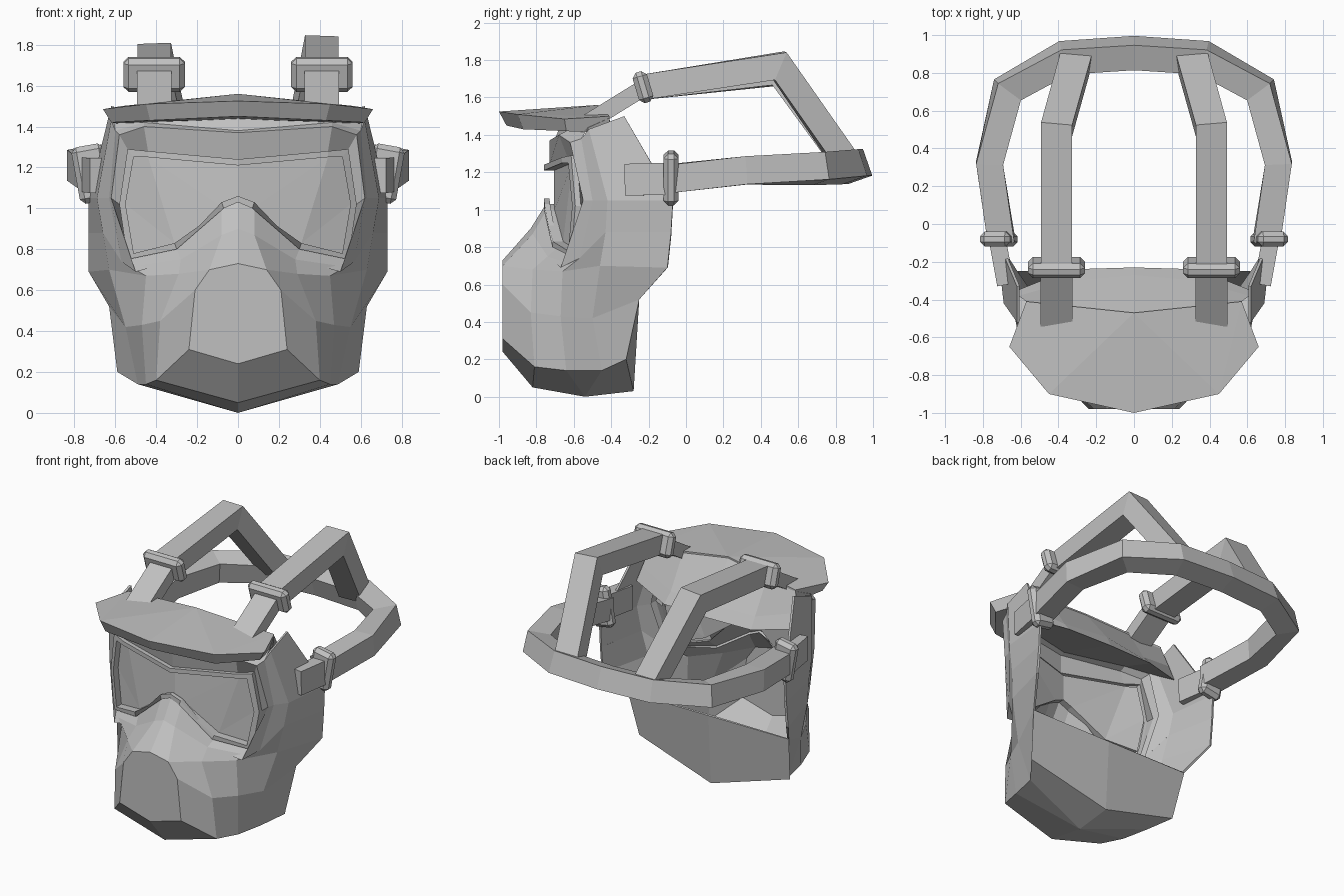
import bpy, bmesh
from mathutils import Vector

default_cube = bpy.data.objects.get("Cube")
if default_cube:
    bpy.data.objects.remove(default_cube, do_unlink=True)

grey = bpy.data.materials.new("plain grey")
grey.use_nodes = True
grey.diffuse_color = (.53, .53, .53, 1)
grey.node_tree.nodes["Principled BSDF"].inputs["Base Color"].default_value = (.53, .53, .53, 1)


def make_object(name, points, faces, mirrored=False, thickness=0):
    """Create a flat shaded object, optionally mirrored across x and given thickness."""
    mesh = bpy.data.meshes.new(name)
    mesh.from_pydata([tuple(p) for p in points], [], faces)
    bm = bmesh.new()
    bm.from_mesh(mesh)
    bmesh.ops.remove_doubles(bm, verts=bm.verts, dist=.0005)
    bmesh.ops.recalc_face_normals(bm, faces=bm.faces)
    bm.to_mesh(mesh)
    bm.free()
    mesh.materials.append(grey)
    obj = bpy.data.objects.new(name, mesh)
    bpy.context.collection.objects.link(obj)
    if mirrored:
        mirror = obj.modifiers.new("Mirror", "MIRROR")
        mirror.use_clip = True
    if thickness:
        solid = obj.modifiers.new("Thickness", "SOLIDIFY")
        solid.thickness = thickness
        solid.offset = -1
    return obj


def loft(rows, closed=False):
    """Return the points and quads that join rows of equal length."""
    count = len(rows[0])
    points = [p for row in rows for p in row]
    faces = []
    for r in range(len(rows) - 1):
        for c in range(count if closed else count - 1):
            a, b = r * count + c, r * count + (c + 1) % count
            faces.append((a, b, b + count, a + count))
    return points, faces


def sweep(name, path, width, height, up):
    """Sweep a rectangle along a path with mitred corners."""
    path = [Vector(p) for p in path]
    rows = []
    for i, p in enumerate(path):
        before = (p - path[i - 1]).normalized() if i else None
        after = (path[i + 1] - p).normalized() if i + 1 < len(path) else before
        before = before or after
        along = (before + after).normalized()
        tall = (Vector(up) - along * along.dot(Vector(up))).normalized()
        wide = along.cross(tall)
        mitre = 1 / along.dot(after)
        bend = after - before
        if abs(bend.dot(wide)) > abs(bend.dot(tall)):
            wide = wide * mitre
        else:
            tall = tall * mitre
        wide, tall = wide * width / 2, tall * height / 2
        rows.append([p - wide - tall, p + wide - tall, p + wide + tall, p - wide + tall])
    points, faces = loft(rows, closed=True)
    last = len(points)
    faces += [(0, 1, 2, 3), tuple(range(last - 4, last))]
    return make_object(name, points, faces)


def buckle(name, centre, direction, width, height, up, length=.08):
    """Chunky bevelled collar around a strap."""
    half = Vector(direction).normalized() * length / 2
    obj = sweep(name, [Vector(centre) - half, Vector(centre) + half], width, height, up)
    bevel = obj.modifiers.new("Bevel", "BEVEL")
    bevel.width = .025
    bevel.segments = 1


# Lower mask: chin, middle and cheek rows from the snout round to the back edge
keel = [(0, -.82, .05), (0, -.54, 0), (0, -.28, .03)]
chin = [(0, -.98, .24), (.24, -.98, .31), (.40, -.81, .16),
        (.45, -.64, .14), (.49, -.45, .14), (.59, -.32, .20)]
middle = [(0, -.98, .60), (.21, -.98, .60), (.38, -.83, .45),
          (.47, -.67, .43), (.55, -.50, .42), (.63, -.25, .52)]
cheek = [(0, -.98, .73), (.14, -.98, .70), (.29, -.82, .68),
         (.45, -.66, .67), (.63, -.46, .70), (.73, -.10, .69)]
bridge = [(0, -.83, .90), (.08, -.82, .87), (.28, -.74, .75),
          (.57, -.57, .74), (.66, -.43, .88), (.73, -.08, .88)]
points, faces = loft([chin, middle, cheek, bridge])
base = len(points)
points += keel + [(0, -.25, .52)]
faces += [(0, 1, 2, base), (base, 2, 3, base + 1), (base + 1, 3, 4),
          (base + 1, 4, 5, base + 2), (base + 2, 5, 11, base + 3)]
make_object("lower_mask", points, faces, mirrored=True, thickness=.015)

# Side guards between the goggles and the open back
temple = [(.63, -.50, 1.05), (.69, -.42, 1.05), (.73, -.07, 1.05)]
crown = [(.60, -.56, 1.38), (.62, -.52, 1.43), (.62, -.33, 1.50)]
points, faces = loft([bridge[3:], temple, crown])
make_object("side_guards", points, faces, mirrored=True, thickness=.015)

# Goggles: shroud with a raised lip, rim and recessed lens share one outline order
shroud = bridge[:4] + [temple[0], crown[0], (.46, -.64, 1.42), (0, -.70, 1.38)]
lip = bridge[:3] + [(.50, -.67, .69), (.62, -.55, 1.05), (.58, -.62, 1.36),
                    (.46, -.68, 1.40), (0, -.73, 1.37)]
rim = [(0, 1.06), (.08, 1.03), (.30, .80), (.54, .75),
       (.58, 1.02), (.54, 1.29), (.44, 1.28), (0, 1.24)]
opening = [(0, 1.03), (.07, 1.00), (.31, .83), (.51, .78),
           (.55, 1.02), (.51, 1.25), (.44, 1.25), (0, 1.21)]


def curved(outline, depth):
    """Wrap an outline around the curve of the goggles."""
    return [(x, -.75 + .5 * x * x + depth, z) for x, z in outline]


lens = curved(opening, .045)
points, faces = loft([shroud, lip, curved(rim, .02), curved(rim, -.01),
                      curved(opening, -.01), lens])
make_object("goggle_frame", points, faces, mirrored=True)
make_object("lens", lens, [(0, 1, 6, 7), (1, 2, 6), (2, 3, 4), (2, 4, 5, 6)], mirrored=True)

# Brim: a thick curved peak over the goggles
brim_top = [(0, -1, 1.525), (.45, -.90, 1.51), (.66, -.65, 1.485),
            (.57, -.41, 1.50), (0, -.47, 1.56)]
brim_under = [(0, -.96, 1.45), (.43, -.87, 1.43), (.62, -.64, 1.42),
              (.56, -.41, 1.41), (0, -.47, 1.43)]
points, faces = loft([brim_top, brim_under])
faces += [(0, 1, 4), (1, 3, 4), (1, 2, 3), (5, 6, 9), (6, 8, 9), (6, 7, 8)]
make_object("brim", points, faces, mirrored=True)

# Forehead pad: slopes down inside the mask behind the brim
forehead = [
    [(0, -.70, 1.38), (.46, -.64, 1.42), crown[0]],
    [(0, -.65, 1.50), (.40, -.60, 1.48), (.61, -.52, 1.44)],
    [(0, -.47, 1.55), (.33, -.44, 1.52), (.57, -.41, 1.49)],
    [(0, -.27, 1.30), (.33, -.30, 1.29), (.61, -.38, 1.36)],
    [(0, -.23, 1.22), (.34, -.24, 1.22), (.64, -.36, 1.26)],
]
points, faces = loft(forehead + [forehead[0]])
make_object("forehead", points, faces, mirrored=True)

# Head band round the back
half_band = [(.37, .88, 1.23), (.67, .71, 1.22), (.765, .32, 1.21), (.70, -.10, 1.165)]
band = [(-x, y, z) for x, y, z in reversed(half_band)] + [(0, .905, 1.23)] + half_band
sweep("head_band", band, .14, .15, (0, -.35, 1))

# Top straps and the buckles, once for each side
for side, label, peak in ((1, "left", 1.77), (-1, "right", 1.735)):
    x = .41 * side
    sweep(label + "_strap_foot", [(x, -.52, 1.47), (x, -.22, 1.655)], .17, .09, (0, 0, 1))
    sweep(label + "_top_strap",
          [(x, -.23, 1.655), (x, .50, peak), (.31 * side, .86, 1.25)], .165, .135, (0, .4, 1))
    buckle(label + "_top_buckle", (x, -.23, 1.655), (0, 1, .3), .30, .17, (0, 0, 1))
    sweep(label + "_side_tab",
          [(.72 * side, -.10, 1.165), (.68 * side, -.32, 1.16)], .09, .17, (0, 0, 1))
    buckle(label + "_side_buckle", (.715 * side, -.08, 1.17), (0, 1, 0),
           .16, .28, (.18 * side, 0, 1))
